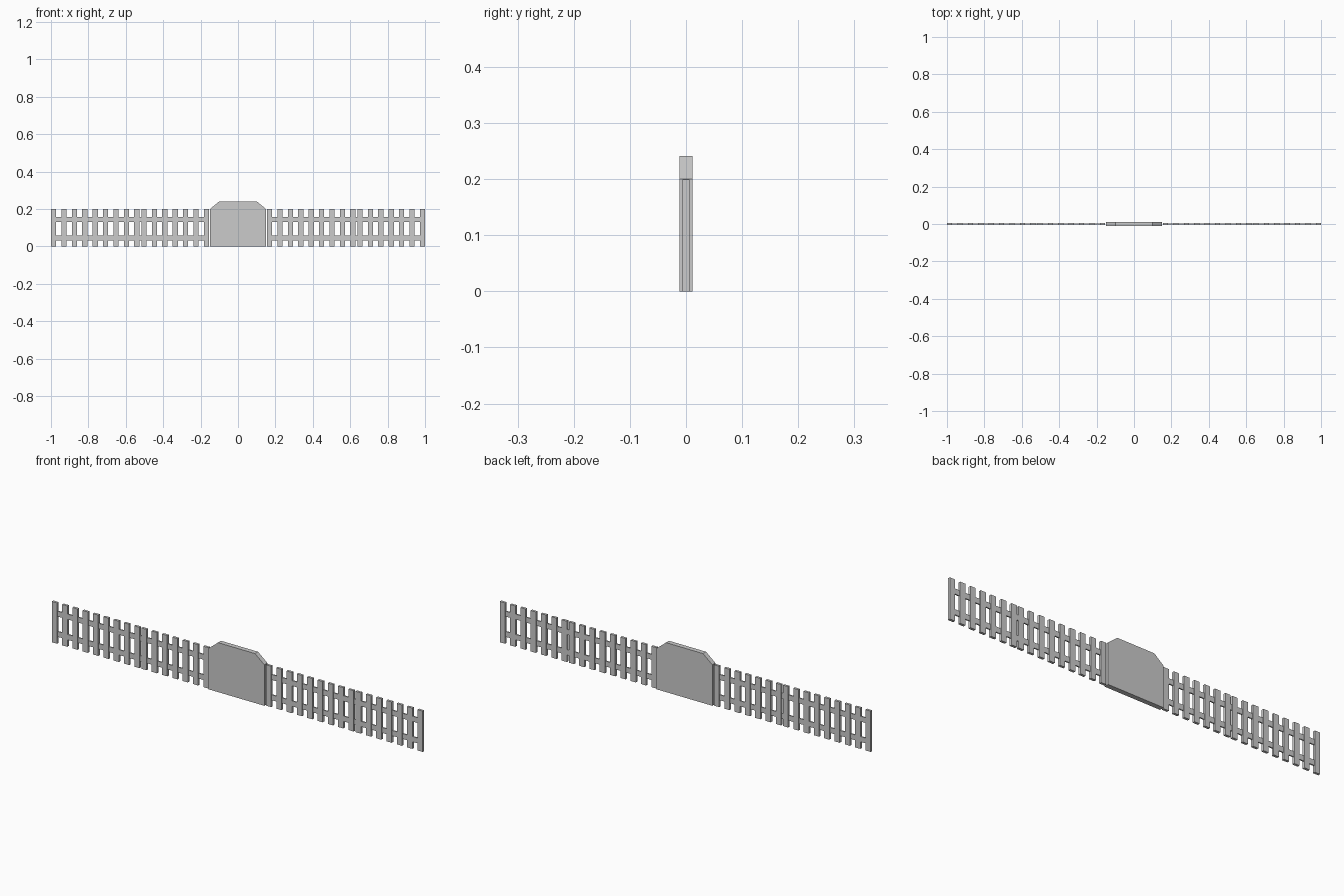
import bpy, bmesh

if "Cube" in bpy.data.objects:
    bpy.data.objects.remove(bpy.data.objects["Cube"])

PITCH, SLAT_W, FENCE_H = 0.0556, 0.028, 0.199


def add_box(bm, x0, x1, y, z0, z1):
    verts = bmesh.ops.create_cube(bm, size=1)["verts"]
    for v in verts:
        v.co.x = x1 if v.co.x > 0 else x0
        v.co.y = y if v.co.y > 0 else -y
        v.co.z = z1 if v.co.z > 0 else z0


def finish(bm, name):
    bmesh.ops.recalc_face_normals(bm, faces=bm.faces)
    mesh = bpy.data.meshes.new(name)
    bm.to_mesh(mesh)
    bm.free()
    obj = bpy.data.objects.new(name, mesh)
    bpy.context.collection.objects.link(obj)


def fence(name, x0, x1):
    # Upright slats: nine counted from the left, seven from the right
    bm = bmesh.new()
    starts = [x0 + i * PITCH for i in range(9)]
    starts += [x1 - SLAT_W - i * PITCH for i in range(7)]
    for s in starts:
        add_box(bm, s, s + SLAT_W, 0.006, 0, FENCE_H)
    finish(bm, name + "_slats")
    # Two thinner horizontal rails
    bm = bmesh.new()
    for z in (0.033, 0.132):
        add_box(bm, x0 + 0.005, x1 - 0.005, 0.003, z, z + 0.026)
    finish(bm, name + "_rails")


fence("left_fence", -1.0, -0.155)
fence("right_fence", 0.155, 1.0)

# Solid centre panel with clipped top corners
bm = bmesh.new()
outline = [(-0.15, 0), (0.15, 0), (0.15, 0.2), (0.1, 0.241), (-0.1, 0.241), (-0.15, 0.2)]
face = bm.faces.new([bm.verts.new((x, -0.0118, z)) for x, z in outline])
extruded = bmesh.ops.extrude_face_region(bm, geom=[face], use_keep_orig=True)["geom"]
bmesh.ops.translate(bm, vec=(0, 0.0236, 0),
                    verts=[g for g in extruded if isinstance(g, bmesh.types.BMVert)])
finish(bm, "centre_panel")
